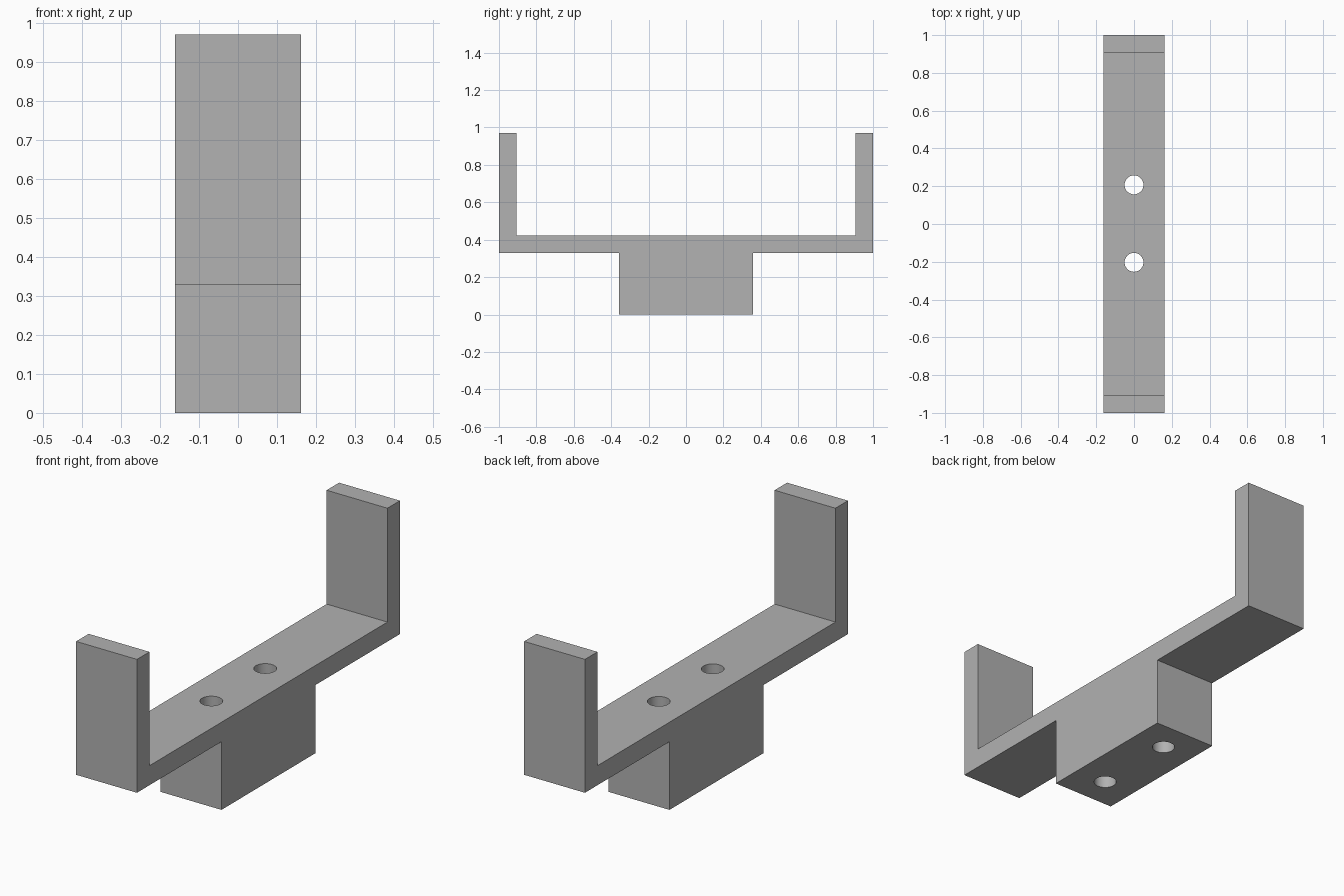
import bpy
import bmesh

cube = bpy.data.objects.get("Cube")
if cube:
    bpy.data.objects.remove(cube, do_unlink=True)

WIDTH = 0.324
ARM, TOP, DECK, BASE = 0.905, 0.97, 0.422, 0.328
BLOCK = 0.357
HOLE_RADIUS = 0.05

grey = bpy.data.materials.new("plain grey")
grey.use_nodes = True
colour = (0.445, 0.445, 0.445, 1)
grey.diffuse_color = colour
grey.node_tree.nodes["Principled BSDF"].inputs["Base Color"].default_value = colour

# Bracket: half of the side profile, mirrored and extruded across the width
half = [(BLOCK, 0), (BLOCK, BASE), (1, BASE), (1, TOP), (ARM, TOP), (ARM, DECK)]
profile = half + [(-y, z) for y, z in reversed(half)]
bm = bmesh.new()
face = bm.faces.new([bm.verts.new((-WIDTH / 2, y, z)) for y, z in profile])
side = bmesh.ops.extrude_face_region(bm, geom=[face])
verts = [v for v in side["geom"] if isinstance(v, bmesh.types.BMVert)]
bmesh.ops.translate(bm, verts=verts, vec=(WIDTH, 0, 0))
bmesh.ops.recalc_face_normals(bm, faces=bm.faces)
mesh = bpy.data.meshes.new("bracket")
bm.to_mesh(mesh)
bm.free()
mesh.materials.append(grey)
bracket = bpy.data.objects.new("bracket", mesh)
bpy.context.collection.objects.link(bracket)

# Two bolt holes straight through the deck and mounting block
cutters = []
for y in (-0.203, 0.207):
    bpy.ops.mesh.primitive_cylinder_add(vertices=48, radius=HOLE_RADIUS, depth=1,
                                        location=(0, y, BASE))
    cutter = bpy.context.object
    cutter.name = "bolt_hole_cutter"
    cutter.hide_render = True
    cutter.data.materials.append(grey)
    cutters.append(cutter)
    hole = bracket.modifiers.new("bolt_hole", "BOOLEAN")
    hole.operation = "DIFFERENCE"
    hole.solver = "EXACT"
    hole.object = cutter

# Bake the holes, then drop the cutters
bpy.ops.object.select_all(action="DESELECT")
bracket.select_set(True)
bpy.context.view_layer.objects.active = bracket
for name in [m.name for m in bracket.modifiers]:
    bpy.ops.object.modifier_apply(modifier=name)
for cutter in cutters:
    bpy.data.objects.remove(cutter, do_unlink=True)
bpy.ops.object.shade_smooth_by_angle()
